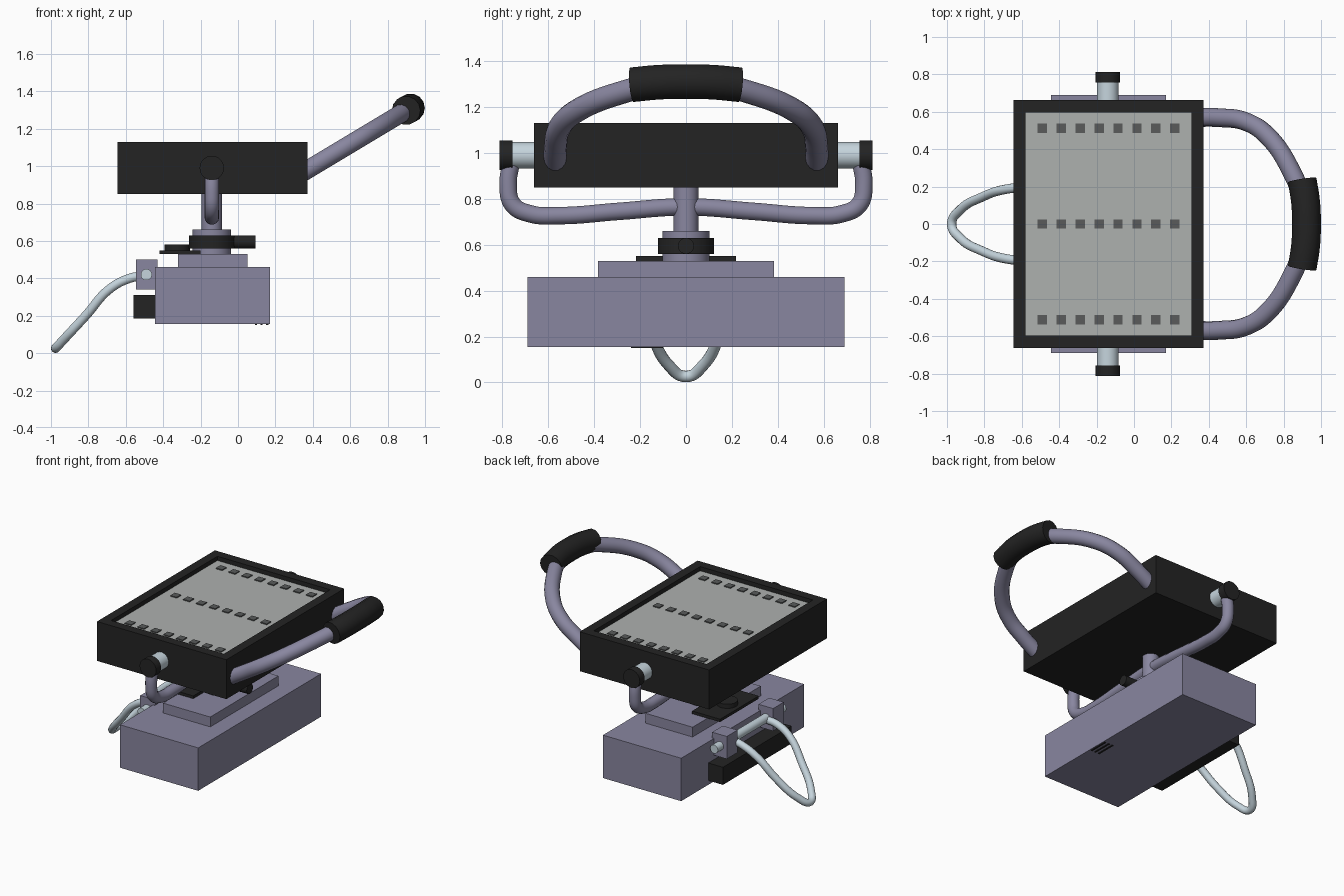
import bpy, bmesh, math
from mathutils import Vector

if "Cube" in bpy.data.objects:
    bpy.data.objects.remove(bpy.data.objects["Cube"])


def material(name, rgb):
    m = bpy.data.materials.new(name)
    m.diffuse_color = (*rgb, 1)
    m.use_nodes = True
    m.node_tree.nodes["Principled BSDF"].inputs["Base Color"].default_value = m.diffuse_color
    return m


PURPLE = material("purple_grey_paint", (0.25, 0.24, 0.35))
BLACK = material("black_plastic", (0.017, 0.017, 0.017))
SILVER = material("pale_silver", (0.56, 0.66, 0.72))
PANEL = material("panel_grey", (0.42, 0.44, 0.43))
LED = material("dark_grey", (0.10, 0.105, 0.105))


def finish(bm, name, *mats):
    me = bpy.data.meshes.new(name)
    bm.to_mesh(me)
    bm.free()
    ob = bpy.data.objects.new(name, me)
    bpy.context.collection.objects.link(ob)
    for m in mats:
        me.materials.append(m)
    return ob


def smooth(ob):
    bpy.ops.object.select_all(action='DESELECT')
    ob.select_set(True)
    bpy.context.view_layer.objects.active = ob
    bpy.ops.object.shade_smooth_by_angle(angle=math.radians(35))


def add_box(bm, x, y, z):
    """Box from (min, max) ranges."""
    vs = bmesh.ops.create_cube(bm, size=1)["verts"]
    for v in vs:
        v.co = Vector([(a + b) / 2 + c * (b - a) for (a, b), c in zip((x, y, z), v.co)])


def box(name, mat, x, y, z):
    bm = bmesh.new()
    add_box(bm, x, y, z)
    return finish(bm, name, mat)


def rod(name, mat, a, b, r, sides=32):
    """Cylinder between two points."""
    a, b = Vector(a), Vector(b)
    bm = bmesh.new()
    bmesh.ops.create_cone(bm, cap_ends=True, segments=sides, radius1=r, radius2=r,
                          depth=(b - a).length)
    rot = (b - a).to_track_quat('Z', 'Y')
    for v in bm.verts:
        v.co = rot @ v.co + (a + b) / 2
    ob = finish(bm, name, mat)
    smooth(ob)
    return ob


def tube(name, mat, half, r):
    """Round tube through a half path ending on y = 0, mirrored to the other side."""
    pts = half + [(x, -y, z) for x, y, z in reversed(half[:-1])]
    cu = bpy.data.curves.new(name, 'CURVE')
    cu.dimensions = '3D'
    cu.bevel_depth, cu.bevel_resolution, cu.resolution_u = r, 5, 8
    cu.use_fill_caps = True
    sp = cu.splines.new('BEZIER')
    sp.bezier_points.add(len(pts) - 1)
    for p, co in zip(sp.bezier_points, pts):
        p.co = co
        p.handle_left_type = p.handle_right_type = 'AUTO'
    ob = bpy.data.objects.new(name, cu)
    bpy.context.collection.objects.link(ob)
    cu.materials.append(mat)
    bpy.ops.object.select_all(action='DESELECT')
    ob.select_set(True)
    bpy.context.view_layer.objects.active = ob
    bpy.ops.object.convert(target='MESH')
    smooth(bpy.context.view_layer.objects.active)


# Lamp head: box with a recessed light panel
bm = bmesh.new()
add_box(bm, (-0.645, 0.372), (-0.662, 0.662), (0.85, 1.13))
top = max(bm.faces, key=lambda f: f.calc_center_median().z)
bmesh.ops.inset_region(bm, faces=[top], thickness=0.092)
floor = bmesh.ops.extrude_discrete_faces(bm, faces=[top])["faces"][0]
for v in floor.verts:
    v.co.z -= 0.03
floor.material_index = 1
finish(bm, "lamp_head", BLACK, PANEL)

# Light chips: three rows of eight
bm = bmesh.new()
for row in (-0.512, 0, 0.512):
    for i in range(8):
        cx = -0.49 + i * 0.1012
        add_box(bm, (cx - 0.025, cx + 0.025), (row - 0.025, row + 0.025), (1.098, 1.107))
finish(bm, "light_chips", LED)

# Base and stepped top
box("base", PURPLE, (-0.445, 0.17), (-0.69, 0.69), (0.155, 0.46))
box("base_step", PURPLE, (-0.32, 0.05), (-0.383, 0.383), (0.46, 0.53))
for i in range(3):
    x = 0.09 + i * 0.03
    box("base_vent", BLACK, (x, x + 0.012), (-0.24, -0.1), (0.151, 0.156))

# Rear plate with round knob
box("rear_plate", BLACK, (-0.42, -0.2), (-0.217, 0.217), (0.53, 0.55))
rod("plate_knob", BLACK, (-0.325, 0, 0.55), (-0.325, 0, 0.58), 0.068)

# Post, collar, clamp ring and clamp screw
PX = -0.14
rod("post", PURPLE, (PX, 0, 0.53), (PX, 0, 0.85), 0.054)
rod("collar", PURPLE, (PX, 0, 0.53), (PX, 0, 0.66), 0.103)
rod("clamp_ring", BLACK, (PX, 0, 0.56), (PX, 0, 0.63), 0.123)
rod("clamp_screw", BLACK, (PX, 0, 0.595), (0.093, 0, 0.595), 0.035)

# Yoke arm with pivots
tube("yoke", PURPLE, [(PX, 0.757, 0.98), (PX, 0.775, 0.86), (PX, 0.755, 0.775),
                      (PX, 0.68, 0.735), (PX, 0.55, 0.727), (PX, 0.3, 0.745),
                      (PX, 0, 0.765)], 0.039)
for s in (-1, 1):
    rod("pivot_pin", SILVER, (PX, s * 0.65, 0.99), (PX, s * 0.762, 0.99), 0.058)
    rod("pivot_cap", BLACK, (PX, s * 0.757, 0.99), (PX, s * 0.812, 0.99), 0.065)


# Carry handle rising in a tilted plane, with a grip
def tilted(x, y):
    return (x, y, 0.98 + 0.6 * (x - 0.37))


tube("handle", PURPLE, [tilted(*p) for p in ((0.34, 0.57), (0.46, 0.568), (0.59, 0.55),
                                             (0.71, 0.475), (0.85, 0.265), (0.90, 0.13),
                                             (0.918, 0))], 0.05)
tube("handle_grip", BLACK, [tilted(0.899, 0.235), tilted(0.917, 0.12), tilted(0.922, 0)], 0.077)

# Hinge brackets, hinge rod, wire bail and rear block
for s in (-1, 1):
    box("hinge_bracket", PURPLE, (-0.545, -0.43),
        tuple(sorted((s * 0.2, s * 0.32))), (0.34, 0.50))
rod("hinge_rod", SILVER, (-0.49, -0.385, 0.42), (-0.49, 0.385, 0.42), 0.03)
tube("wire_bail", SILVER, [(-0.49, 0.19, 0.415), (-0.58, 0.195, 0.40), (-0.69, 0.185, 0.34),
                           (-0.81, 0.145, 0.205), (-0.93, 0.075, 0.075),
                           (-0.975, 0, 0.026)], 0.025)
box("rear_block", BLACK, (-0.56, -0.44), (-0.385, 0.385), (0.185, 0.31))
